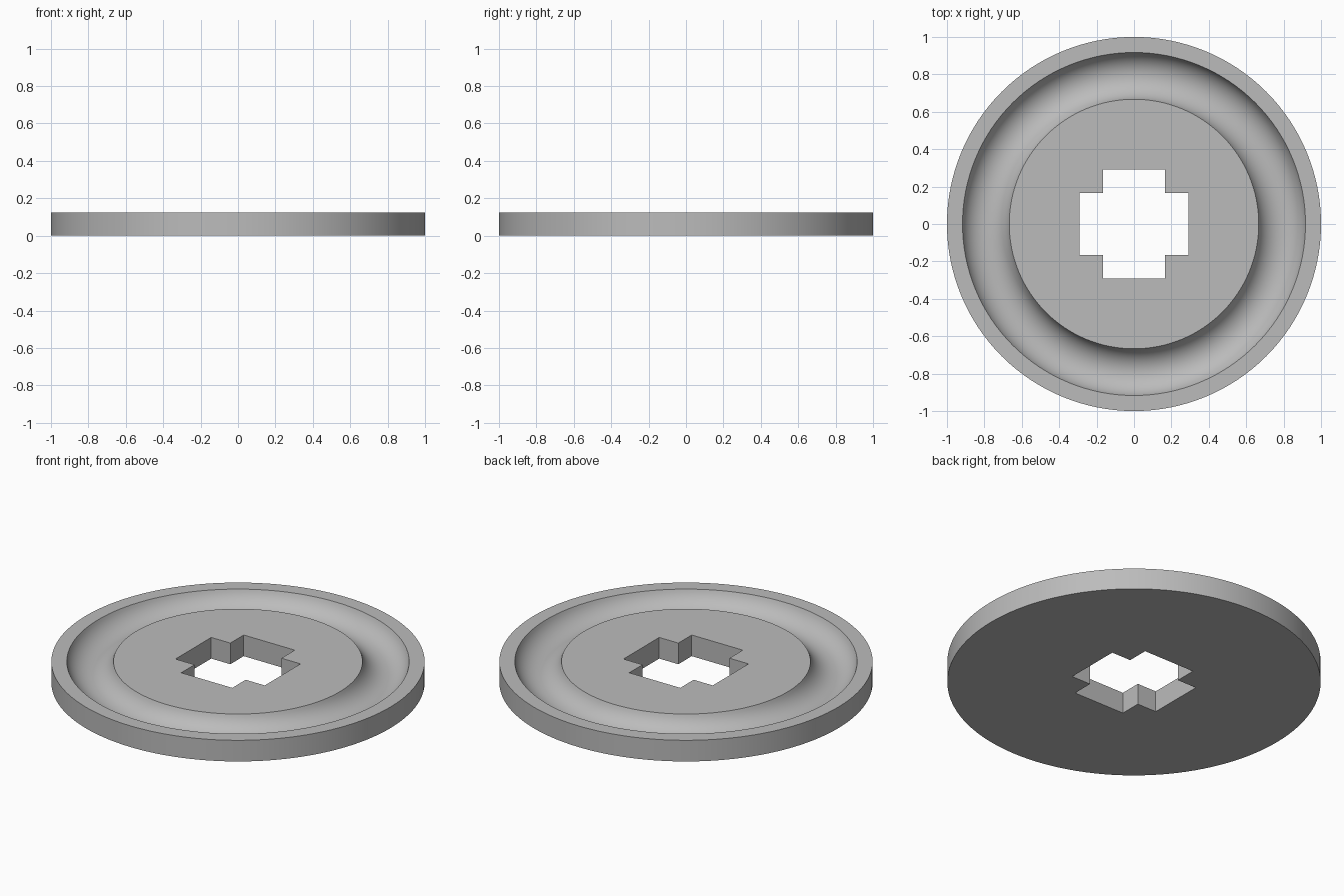
import bpy, bmesh, math
from mathutils import Vector

HEIGHT = 0.125
RIM_R, GROOVE_OUT, GROOVE_IN = 1.0, 0.917, 0.667
GROOVE_DEPTH = 0.09
SEGMENTS, ARC_STEPS = 128, 20

default = bpy.data.objects.get("Cube")
if default:
    bpy.data.objects.remove(default, do_unlink=True)

grey = bpy.data.materials.new("light grey")
grey.use_nodes = True
colour = (0.5, 0.5, 0.5, 1)
grey.diffuse_color = colour
grey.node_tree.nodes["Principled BSDF"].inputs["Base Color"].default_value = colour


def add_object(name, bm):
    bmesh.ops.recalc_face_normals(bm, faces=bm.faces)
    mesh = bpy.data.meshes.new(name)
    bm.to_mesh(mesh)
    bm.free()
    mesh.materials.append(grey)
    obj = bpy.data.objects.new(name, mesh)
    bpy.context.collection.objects.link(obj)
    return obj


def groove_arc():
    """Circular arc sunk below the top face, from outer lip to inner lip."""
    half = (GROOVE_OUT - GROOVE_IN) / 2
    radius = (half ** 2 + GROOVE_DEPTH ** 2) / (2 * GROOVE_DEPTH)
    centre_r = (GROOVE_OUT + GROOVE_IN) / 2
    centre_z = HEIGHT - GROOVE_DEPTH + radius
    sweep = math.asin(half / radius)
    for i in range(ARC_STEPS + 1):
        a = sweep * (1 - 2 * i / ARC_STEPS)
        yield centre_r + radius * math.sin(a), centre_z - radius * math.cos(a)


# Disc: rings of the turned profile, capped flat at both ends
profile = [(RIM_R, 0), (RIM_R, HEIGHT), *groove_arc()]
bm = bmesh.new()
angles = [2 * math.pi * i / SEGMENTS for i in range(SEGMENTS)]
rings = [[bm.verts.new((r * math.cos(a), r * math.sin(a), z)) for a in angles]
         for r, z in profile]
for low, high in zip(rings, rings[1:]):
    for i in range(SEGMENTS):
        j = (i + 1) % SEGMENTS
        bm.faces.new((low[i], low[j], high[j], high[i]))
bm.faces.new(rings[0])
bm.faces.new(rings[-1])
disc = add_object("grooved_disc", bm)

# Cross-shaped cutter: one arm corner repeated by quarter turns
ARM, WIDTH = 0.292, 0.167
bm = bmesh.new()
outline = []
for quarter in range(4):
    c, s = [(1, 0), (0, 1), (-1, 0), (0, -1)][quarter]
    for x, y in ((ARM, -WIDTH), (ARM, WIDTH), (WIDTH, WIDTH)):
        outline.append(bm.verts.new((x * c - y * s, x * s + y * c, -HEIGHT)))
base = bm.faces.new(outline)
top = bmesh.ops.extrude_face_region(bm, geom=[base])["geom"]
bmesh.ops.translate(bm, vec=Vector((0, 0, 3 * HEIGHT)),
                    verts=[v for v in top if isinstance(v, bmesh.types.BMVert)])
cutter = add_object("cross_cutter", bm)
cutter.hide_render = True

# Cut the cross hole through the middle
cut = disc.modifiers.new("cross_hole", "BOOLEAN")
cut.operation = "DIFFERENCE"
cut.solver = "EXACT"
cut.object = cutter
bpy.ops.object.select_all(action="DESELECT")
disc.select_set(True)
bpy.context.view_layer.objects.active = disc
bpy.ops.object.modifier_apply(modifier=cut.name)
bpy.data.objects.remove(cutter, do_unlink=True)
bpy.ops.object.shade_smooth_by_angle(angle=math.radians(30))
